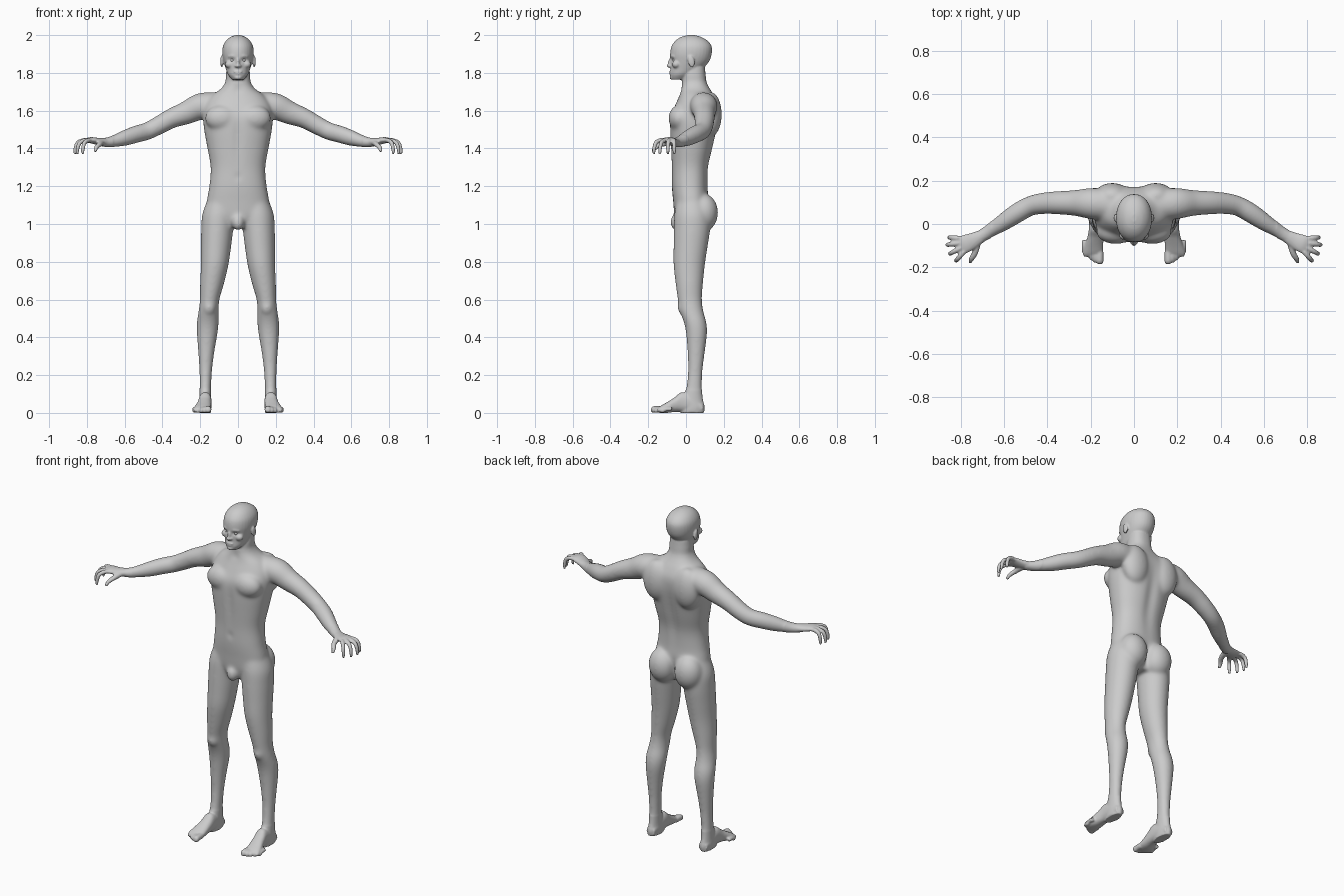
import bpy
import bmesh
from math import sin, cos, pi, exp, copysign
from mathutils import Vector, Matrix

start_cube = bpy.data.objects.get("Cube")
if start_cube:
    bpy.data.objects.remove(start_cube, do_unlink=True)

skin = bpy.data.materials.new("light_grey")
skin.use_nodes = True
skin.diffuse_color = (0.6, 0.6, 0.6, 1)
skin.node_tree.nodes["Principled BSDF"].inputs["Base Color"].default_value = skin.diffuse_color

bm = bmesh.new()
SIDES = 32
UP = Vector((0, 0, 1))


def spline(rows, steps=4):
    """Smooth a short table of rows with a Catmull-Rom curve."""
    rows = [Vector(row) for row in rows]
    padded = [rows[0]] + rows + [rows[-1]]
    result = []
    for a, b, c, d in zip(padded, padded[1:], padded[2:], padded[3:]):
        for i in range(steps):
            t = i / steps
            result.append(b + ((c - a) * t + (2 * a - 5 * b + 4 * c - d) * t ** 2
                               + (3 * b - a - 3 * c + d) * t ** 3) / 2)
    return result + [rows[-1]]


def loft(sections, power=2.0):
    """Skin closed rounded sections given as centre, half axis, half axis."""
    def rounded(value):
        return copysign(abs(value) ** (2 / power), value)

    rings = []
    for centre, u, v in sections:
        angles = [2 * pi * i / SIDES for i in range(SIDES)]
        rings.append([bm.verts.new(centre + u * rounded(cos(a)) + v * rounded(sin(a)))
                      for a in angles])
    for low, high in zip(rings, rings[1:]):
        for i in range(SIDES):
            j = (i + 1) % SIDES
            bm.faces.new((low[i], low[j], high[j], high[i]))
    bm.faces.new(rings[0])
    bm.faces.new(rings[-1])


def upright(rows, power=2.2):
    """Rows: height, centre x, half width, front y, back y."""
    loft([(Vector((x, (front + back) / 2, z)), Vector((w, 0, 0)),
           Vector((0, (back - front) / 2, 0)))
          for z, x, w, front, back in spline(rows)], power)


def lengthwise(rows):
    """Rows: y, centre x, half width, bottom z, top z."""
    loft([(Vector((x, y, (low + high) / 2)), Vector((w, 0, 0)),
           Vector((0, 0, (high - low) / 2)))
          for y, x, w, low, high in spline(rows)], 2.3)


def tube(rows):
    """Rows: x, y, z, half width, half thickness, square to the path."""
    rows = spline(rows)
    sections = []
    for i, row in enumerate(rows):
        ahead, behind = rows[min(i + 1, len(rows) - 1)], rows[max(i - 1, 0)]
        along = Vector((ahead - behind)[:3]).normalized()
        side = along.cross(UP).normalized()
        sections.append((Vector(row[:3]), side * row[3], side.cross(along) * row[4]))
    loft(sections)


def ball(centre, radii, tilt=0.0):
    matrix = (Matrix.Translation(centre) @ Matrix.Rotation(tilt, 4, 'X')
              @ Matrix.Diagonal((*radii, 1)))
    bmesh.ops.create_uvsphere(bm, u_segments=24, v_segments=16, radius=1, matrix=matrix)


# Left leg
upright([(1.12, .09, .075, -.05, .11), (1.05, .102, .088, -.062, .13),
         (.97, .11, .085, -.065, .128), (.88, .116, .08, -.066, .115),
         (.78, .124, .073, -.066, .1), (.68, .138, .063, -.055, .09),
         (.6, .15, .052, -.044, .085), (.54, .156, .053, -.034, .092),
         (.48, .16, .058, -.012, .108), (.42, .163, .055, 0, .112),
         (.32, .168, .043, .008, .1), (.22, .171, .034, .01, .088),
         (.13, .173, .031, .0, .085), (.07, .174, .031, -.02, .09),
         (.03, .174, .033, -.03, .1), (0, .174, .03, -.03, .095)], 2)
ball((.153, -.01, .56), (.036, .036, .045))
ball((.085, .095, 1.06), (.083, .075, .1))

# Left foot and toes
lengthwise([(.09, .174, .026, 0, .05), (.04, .174, .032, 0, .09),
            (-.02, .174, .034, .005, .11), (-.06, .178, .037, .005, .082),
            (-.1, .185, .043, 0, .057), (-.135, .19, .046, 0, .037),
            (-.15, .19, .042, .002, .025)])
for i in range(5):
    t = i / 4
    r = .017 - .006 * t ** .5
    x, tip = .158 + .072 * t, .05 * t ** 1.5 - .185
    tube([(x, tip + .06, .02, r, r), (x, tip + .03, .02, r, r),
          (x, tip + .01, r, r, r), (x, tip, r, r * .6, r * .6)])

# Left arm
tube([(.05, .09, 1.64, .06, .06), (.13, .09, 1.63, .07, .068),
      (.2, .095, 1.622, .072, .07), (.27, .097, 1.59, .06, .062),
      (.35, .098, 1.56, .054, .053), (.42, .095, 1.522, .05, .049),
      (.48, .083, 1.492, .046, .047), (.54, .05, 1.475, .046, .046),
      (.6, .01, 1.455, .041, .042), (.67, -.035, 1.435, .031, .029),
      (.72, -.065, 1.432, .028, .022)])

# Left hand
tube([(.69, -.048, 1.432, .026, .023), (.74, -.075, 1.437, .036, .019),
      (.78, -.092, 1.444, .042, .016), (.805, -.1, 1.44, .037, .012)])
tube([(.725, -.09, 1.43, .018, .016), (.735, -.135, 1.42, .014, .013),
      (.75, -.16, 1.405, .012, .011), (.757, -.178, 1.383, .008, .008)])
for knuckle, tip in [((.81, -.066), (.853, -.062)), ((.806, -.088), (.863, -.096)),
                     ((.797, -.109), (.851, -.138)), ((.785, -.128), (.822, -.17))]:
    knuckle, tip = Vector(knuckle), Vector(tip)
    tube([(*knuckle.lerp(tip, t), z, r, r) for t, z, r in
          [(-.3, 1.442, .011), (.2, 1.443, .012), (.75, 1.43, .011),
           (.96, 1.4, .01), (1, 1.37, .007)]])

# Left chest, shoulder blade and side of the face
ball((.085, -.035, 1.56), (.09, .058, .07))
ball((.1, .13, 1.58), (.085, .06, .12))
ball((.045, -.052, 1.845), (.024, .022, .02))
ball((.086, .028, 1.86), (.008, .018, .032), .2)
ball((.01, -.086, 1.836), (.008, .01, .007))
tube([(.01, -.077, 1.886, .007, .008), (.03, -.073, 1.89, .007, .008),
      (.05, -.06, 1.886, .006, .006)])

# Repeat every left part on the right
copied = bmesh.ops.duplicate(bm, geom=bm.verts[:] + bm.edges[:] + bm.faces[:])["geom"]
for item in copied:
    if isinstance(item, bmesh.types.BMVert):
        item.co.x *= -1

# Torso and neck
upright([(z, 0, w, front, back) for z, w, front, back in [
    (.98, .07, -.04, .09), (1.04, .16, -.06, .11), (1.12, .165, -.068, .12),
    (1.2, .152, -.075, .116), (1.3, .145, -.076, .12), (1.4, .162, -.081, .143),
    (1.5, .18, -.086, .165), (1.57, .185, -.083, .175), (1.63, .175, -.058, .172),
    (1.68, .14, -.036, .15), (1.715, .092, -.028, .128), (1.75, .068, -.022, .11),
    (1.79, .064, -.02, .104), (1.83, .06, -.01, .1)]], 2.3)
ball((0, -.05, 1.01), (.034, .034, .045))

# Head, nose and lips
upright([(z, 0, w, front, back) for z, w, front, back in [
    (1.764, .03, -.078, 0), (1.79, .052, -.084, .04), (1.82, .064, -.082, .085),
    (1.86, .076, -.082, .122), (1.9, .083, -.084, .136), (1.94, .08, -.077, .136),
    (1.97, .064, -.056, .115), (1.99, .04, -.026, .08), (2.0, .012, .01, .045)]], 2.1)
ball((0, -.083, 1.855), (.009, .013, .03), -.25)
ball((0, -.092, 1.838), (.01, .01, .009))
ball((0, -.083, 1.806), (.022, .007, .005))
ball((0, -.081, 1.796), (.019, .008, .006))
ball((0, -.076, 1.776), (.02, .011, .012))

# Fuse all parts into one continuous body
bmesh.ops.recalc_face_normals(bm, faces=bm.faces[:])
mesh = bpy.data.meshes.new("body")
bm.to_mesh(mesh)
bm.free()
body = bpy.data.objects.new("body", mesh)
bpy.context.collection.objects.link(body)
remesh = body.modifiers.new("fuse", 'REMESH')
remesh.mode = 'VOXEL'
remesh.voxel_size = .005
remesh.use_smooth_shade = True
fused = bpy.data.meshes.new_from_object(
    body.evaluated_get(bpy.context.evaluated_depsgraph_get()))
body.modifiers.clear()
body.data = fused
fused.materials.clear()
fused.materials.append(skin)

# Press in hollows: x, z, width, height, depth (positive from the front)
hollows = [(.03, 1.868, .015, .009, .009), (0, 1.801, .02, .002, .004),
           (0, 1.25, .012, .012, .01), (0, 1.47, .018, .13, .008),
           (0, 1.71, .02, .018, .008), (0, 1.42, .028, .18, -.012),
           (0, 1.05, .012, .06, -.015)]
soft = []
for v in fused.vertices:
    x, y, z = abs(v.co.x), v.co.y, v.co.z
    for cx, cz, w, h, depth in hollows:
        if (y < -.01 and depth > 0) or (y > .05 and depth < 0):
            v.co.y += depth * exp(-((x - cx) / w) ** 2 - ((z - cz) / h) ** 2)
    if .12 < z < 1.74 and x < .66:
        soft.append(v.index)

# Soften muscles strongly, face, hands and feet lightly
body.vertex_groups.new(name="soft_areas").add(soft, 1, 'REPLACE')
for name, rounds, group in [("soften_limbs", 60, "soft_areas"), ("soften_all", 4, "")]:
    smooth = body.modifiers.new(name, 'SMOOTH')
    smooth.factor = .5
    smooth.iterations = rounds
    smooth.vertex_group = group

# Eyes
for name, side in [("left_eye", 1), ("right_eye", -1)]:
    bpy.ops.mesh.primitive_uv_sphere_add(segments=24, ring_count=16, radius=.011,
                                         location=(.03 * side, -.061, 1.868))
    eye = bpy.context.object
    eye.name = name
    eye.data.materials.append(skin)
    bpy.ops.object.shade_smooth()
